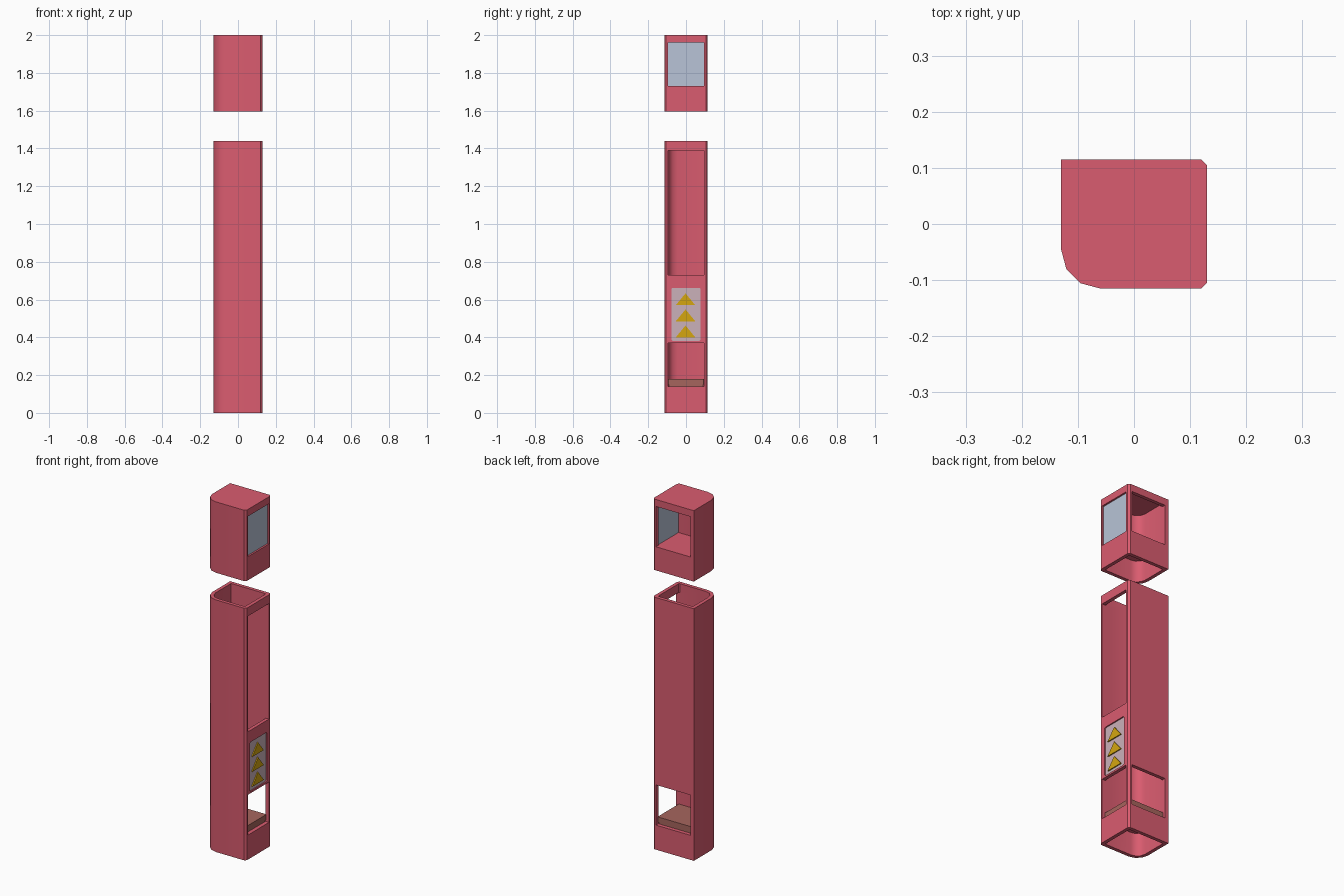
import bpy, bmesh, math
from mathutils import Matrix

if "Cube" in bpy.data.objects:
    bpy.data.objects.remove(bpy.data.objects["Cube"])


def material(name, rgb):
    m = bpy.data.materials.new(name)
    m.diffuse_color = (*rgb, 1)
    m.use_nodes = True
    m.node_tree.nodes["Principled BSDF"].inputs["Base Color"].default_value = m.diffuse_color
    return m


PINK = material("pink_red_casing", (0.70, 0.107, 0.160))
GLASS = material("pale_blue_glass", (0.48, 0.55, 0.68))
PALE = material("pale_pink_grey", (0.60, 0.44, 0.49))
GOLD = material("gold", (0.66, 0.38, 0.005))
BROWN = material("brown", (0.38, 0.13, 0.11))


def prism(name, pts, z0, z1, mat, smooth=False):
    """Extrude a closed plan profile from z0 to z1."""
    bm = bmesh.new()
    face = bm.faces.new([bm.verts.new((x, y, z0)) for x, y in pts])
    ext = bmesh.ops.extrude_face_region(bm, geom=[face])
    for v in ext["geom"]:
        if isinstance(v, bmesh.types.BMVert):
            v.co.z = z1
    bmesh.ops.recalc_face_normals(bm, faces=bm.faces)
    me = bpy.data.meshes.new(name)
    bm.to_mesh(me)
    bm.free()
    ob = bpy.data.objects.new(name, me)
    bpy.context.collection.objects.link(ob)
    me.materials.append(mat)
    return ob


def side_plate(name, yz, x0, x1, mat):
    """Extrude a (y, z) outline along x."""
    ob = prism(name, yz, x0, x1, mat)
    ob.data.transform(Matrix(((0, 0, 1, 0), (1, 0, 0, 0), (0, 1, 0, 0), (0, 0, 0, 1))))
    return ob


def box(name, x, y, z, mat=PINK):
    return prism(name, [(x[0], y[0]), (x[1], y[0]), (x[1], y[1]), (x[0], y[1])], *z, mat)


def rounded(y0, y1, z0, z1, r):
    pts = []
    for cy, cz, a in ((y1 - r, z1 - r, 0), (y0 + r, z1 - r, 90),
                      (y0 + r, z0 + r, 180), (y1 - r, z0 + r, 270)):
        for k in range(4):
            t = math.radians(a + 30 * k)
            pts.append((cy + r * math.cos(t), cz + r * math.sin(t)))
    return pts


def plan(t, chamfer):
    """Casing footprint inset by t, with one large rounded corner."""
    x, y, r = 0.13 - t, 0.115 - t, 0.07 - t
    pts = [(-x, y)]
    for k in range(4):
        a = math.radians(180 + 30 * k)
        pts.append((-0.06 + r * math.cos(a), -0.045 + r * math.sin(a)))
    c = chamfer
    return pts + [(x - c, -y), (x, -y + c), (x, y - c), (x - c, y)]


def cut(ob, cutters):
    for c in cutters:
        m = ob.modifiers.new("cut", "BOOLEAN")
        m.operation, m.solver, m.object = "DIFFERENCE", "EXACT", c
        bpy.context.view_layer.objects.active = ob
        bpy.ops.object.modifier_apply(modifier=m.name)
        bpy.data.objects.remove(c)
    bpy.ops.object.select_all(action="DESELECT")
    ob.select_set(True)
    bpy.ops.object.shade_smooth_by_angle(angle=math.radians(35))


OUTER, INNER = plan(0, 0.01), plan(0.02, 0.004)
SIDE_Y, BACK_X = (-0.095, 0.094), (-0.108, 0.109)

# lower casing: open tube with tall side window, hatch and sign recess
lower = prism("lower_casing", OUTER, 0, 1.44, PINK)
cut(lower, [
    prism("hollow", INNER, -0.1, 1.6, PINK),
    box("tall_window_cut", (0.08, 0.2), SIDE_Y, (0.73, 1.39)),
    box("side_hatch_cut", (0.08, 0.2), SIDE_Y, (0.14, 0.37)),
    box("back_hatch_cut", BACK_X, (0.07, 0.2), (0.14, 0.37)),
    side_plate("sign_cut", rounded(-0.077, 0.077, 0.38, 0.662, 0.01), 0.12, 0.2, PINK),
])

# upper casing: closed at the top, windows to the side and back
upper = prism("upper_casing", OUTER, 1.595, 2.0, PINK)
cut(upper, [
    prism("hollow", INNER, 1.5, 1.98, PINK),
    box("side_window_cut", (0.08, 0.2), SIDE_Y, (1.73, 1.96)),
    box("back_window_cut", BACK_X, (0.07, 0.2), (1.73, 1.96)),
])
prism("upper_floor", plan(0.019, 0.004), 1.715, 1.73, PINK)

# glass pane in the upper side window
box("window_pane", (0.114, 0.120), SIDE_Y, (1.73, 1.96), GLASS)

# hatch shelf on its floor
prism("hatch_floor", plan(0.019, 0.004), 0.13, 0.14, PINK)
prism("hatch_shelf", plan(0.018, 0.004), 0.15, 0.18, BROWN)
prism("shelf_base", plan(0.022, 0.004), 0.139, 0.151, BROWN)

# recessed sign with three arrowheads
side_plate("sign_plate", rounded(-0.077, 0.077, 0.38, 0.662, 0.01), 0.119, 0.123, PALE)
for i, z in enumerate((0.40, 0.485, 0.57)):
    side_plate(f"arrowhead_{i + 1}", [(-0.054, z), (0.049, z), (-0.0025, z + 0.063)],
               0.122, 0.129, GOLD)
